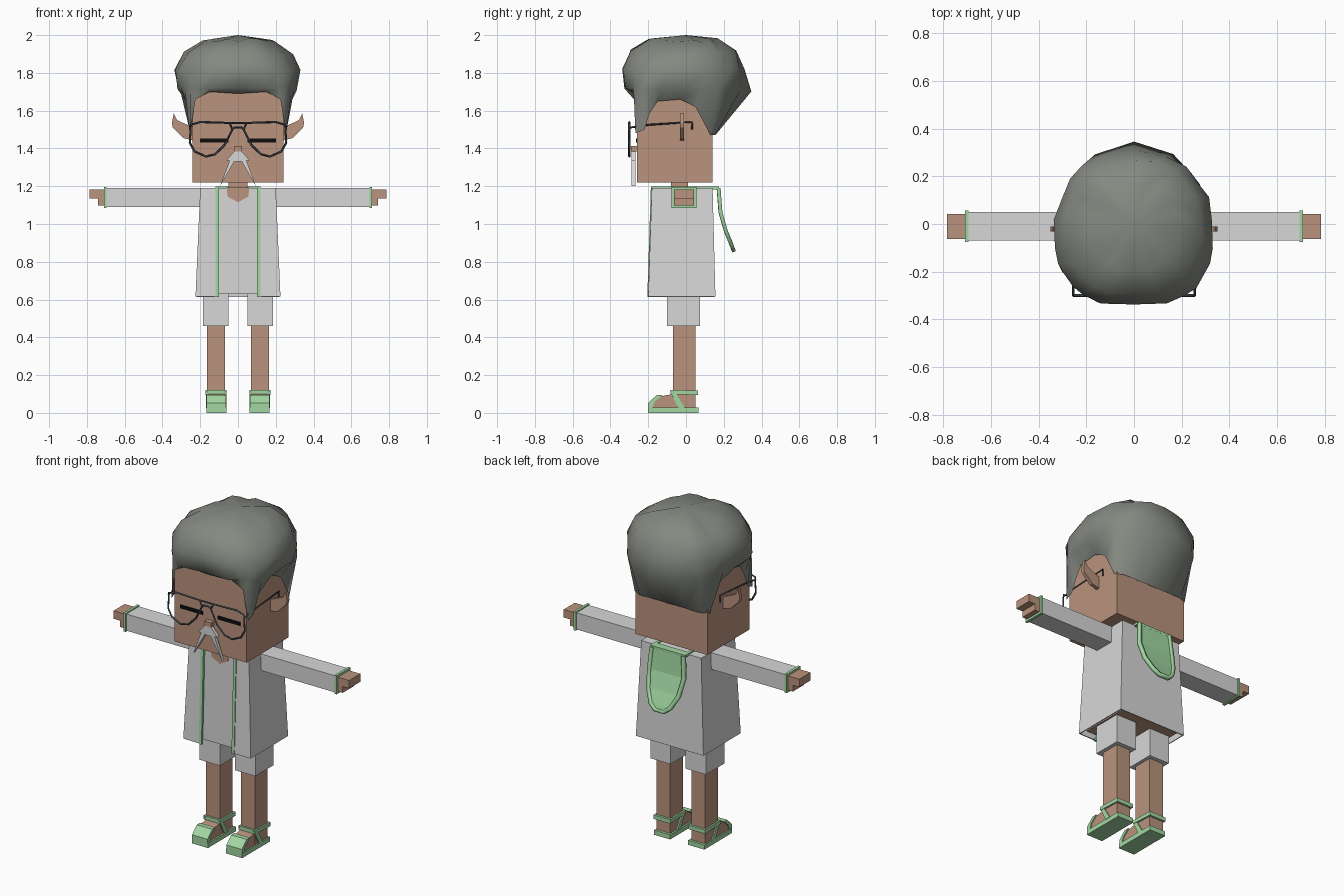
import bpy, bmesh, math, random
from mathutils import Vector

random.seed(4)
cube = bpy.data.objects.get("Cube")
if cube:
    bpy.data.objects.remove(cube, do_unlink=True)


def material(name, rgb):
    m = bpy.data.materials.new(name)
    m.use_nodes = True
    m.diffuse_color = (*rgb, 1)
    m.node_tree.nodes["Principled BSDF"].inputs["Base Color"].default_value = (*rgb, 1)
    return m


SKIN = material("skin", (.49, .29, .205))
CLOTH = material("pale cloth", (.68, .68, .68))
GREEN = material("mint trim", (.36, .68, .36))
HAIR = material("grey hair", (.235, .25, .22))
FRAME = material("dark frame", (.045, .058, .068))
BLACK = material("black", (.004, .004, .004))


def mesh(name, verts, faces, *mats):
    me = bpy.data.meshes.new(name)
    me.from_pydata(verts, [], faces)
    bm = bmesh.new()
    bm.from_mesh(me)
    bmesh.ops.recalc_face_normals(bm, faces=bm.faces)
    bm.to_mesh(me)
    bm.free()
    ob = bpy.data.objects.new(name, me)
    bpy.context.collection.objects.link(ob)
    for m in mats:
        me.materials.append(m)
    return ob


def prism(name, axis, outline, a, b, mat):
    """Extrude an outline along x (points are y, z) or y (points are x, z)."""
    def place(p, d):
        return (d, p[0], p[1]) if axis == "x" else (p[0], d, p[1])
    n = len(outline)
    verts = [place(p, d) for d in (a, b) for p in outline]
    faces = [list(range(n)), list(range(n, 2 * n))]
    faces += [(i, (i + 1) % n, (i + 1) % n + n, i + n) for i in range(n)]
    return mesh(name, verts, faces, mat)


def box(name, x, y, z, mat):
    return prism(name, "y", [(x[0], z[0]), (x[1], z[0]), (x[1], z[1]), (x[0], z[1])], *y, mat)


def tube(name, pts, radius, mat, closed=False):
    cu = bpy.data.curves.new(name, "CURVE")
    cu.dimensions = "3D"
    cu.bevel_depth = radius
    cu.bevel_resolution = 0
    cu.use_fill_caps = True
    sp = cu.splines.new("POLY")
    sp.points.add(len(pts) - 1)
    for p, co in zip(sp.points, pts):
        p.co = (*co, 1)
    sp.use_cyclic_u = closed
    cu.materials.append(mat)
    ob = bpy.data.objects.new(name, cu)
    bpy.context.collection.objects.link(ob)
    return ob


def solidify(ob, thickness, offset=0):
    mod = ob.modifiers.new("thickness", "SOLIDIFY")
    mod.thickness = thickness
    mod.offset = offset


# Head, neck and open collar
box("head", (-.24, .24), (-.26, .14), (1.22, 1.71), SKIN)
box("neck", (-.05, .05), (-.08, .01), (1.15, 1.24), SKIN)
prism("collar_skin", "y", [(-.06, 1.192), (.06, 1.192), (.055, 1.145), (0, 1.115), (-.055, 1.145)],
      -.174, -.04, SKIN)
box("nose", (-.022, .022), (-.29, -.255), (1.385, 1.412), SKIN)

# Hair: hairline ring lofted up into a bulging cap
HAIRLINE = [(0, -.275, 1.69), (.15, -.275, 1.7), (.225, -.275, 1.66), (.255, -.268, 1.48),
            (.258, -.22, 1.5), (.25, -.195, 1.58), (.25, -.15, 1.65), (.25, -.03, 1.66),
            (.25, .05, 1.62), (.25, .13, 1.47), (.2, .155, 1.47), (.1, .155, 1.47), (0, .155, 1.47)]
ring = HAIRLINE + [(-x, y, z) for x, y, z in HAIRLINE[-2:0:-1]]
# Each row: radius and height at the front, side and back
ROWS = [((.325, 1.73), (.31, 1.71), (.34, 1.71)), ((.345, 1.82), (.33, 1.81), (.315, 1.82)),
        ((.3, 1.92), (.29, 1.905), (.27, 1.92)), ((.2, 1.975), (.19, 1.965), (.16, 1.98))]
n = len(ring)
verts = list(ring)
for level, (front, side, back) in enumerate(ROWS):
    for i, (x, y, z) in enumerate(ring):
        own = math.atan2(x, -y) % math.tau
        even = math.tau * i / n
        a = own + (even - own) * (.2 + .25 * level)
        c = math.cos(a)
        end = front if c > 0 else back
        r, h = (s + (e - s) * c * c for s, e in zip(side, end))
        corner = max(0, c) * abs(math.sin(a)) * 2
        r += (.045, .03, .01, 0)[level] * corner + random.uniform(-.008, .008)
        h += random.uniform(-.01, .01)
        verts.append((r * math.sin(a), -r * c, h))
verts.append((0, 0, 2))
faces = [(k * n + i, k * n + (i + 1) % n, (k + 1) * n + (i + 1) % n, (k + 1) * n + i)
         for k in range(len(ROWS)) for i in range(n)]
last = len(ROWS) * n
faces += [(last + i, last + (i + 1) % n, len(verts) - 1) for i in range(n)]
hair = mesh("hair", verts, faces, HAIR)
bpy.ops.object.select_all(action="DESELECT")
hair.select_set(True)
bpy.context.view_layer.objects.active = hair
bpy.ops.object.shade_smooth_by_angle(angle=math.radians(60))

# Torso shirt, with bare skin showing on the underside
shirt = box("shirt", (-.197, .197), (-.17, .138), (.63, 1.19), CLOTH)
shirt.data.materials.append(SKIN)
for p in shirt.data.polygons:
    p.material_index = int(p.normal.z < -.5)

# Open flared coat
TOP = [(.1, -.178), (.197, -.178), (.197, .138), (-.197, .138), (-.197, -.178), (-.1, -.178)]
BOTTOM = [(.105, -.197), (.222, -.197), (.222, .153), (-.222, .153), (-.222, -.197), (-.105, -.197)]
coat = mesh("coat", [(x, y, 1.19) for x, y in TOP] + [(x, y, .615) for x, y in BOTTOM],
            [(i, i + 1, i + 7, i + 6) for i in range(5)], CLOTH)
solidify(coat, .008)

# Hood hanging down the back, with a raised rim
DROP = [(1.19, .168, .105), (1.06, .178, .115), (.96, .207, .1), (.89, .236, .065), (.862, .246, .03)]
hood = mesh("hood", [(s * w, y, z) for z, y, w in DROP for s in (-1, 1)],
            [(2 * i, 2 * i + 1, 2 * i + 3, 2 * i + 2) for i in range(len(DROP) - 1)], GREEN)
solidify(hood, .012)
rim = [(w, y + .005, z) for z, y, w in DROP]
tube("hood_rim", rim + [(-x, y, z) for x, y, z in reversed(rim)], .014, GREEN)
box("hood_collar", (-.115, .115), (.13, .175), (1.182, 1.198), GREEN)

LENS = [(.03, 1.5), (.045, 1.535), (.2, 1.54), (.25, 1.525), (.255, 1.43),
        (.23, 1.385), (.17, 1.357), (.12, 1.37), (.07, 1.42)]
EAR = [(.23, 1.44), (.29, 1.455), (.345, 1.51), (.35, 1.535), (.34, 1.585), (.322, 1.55),
       (.28, 1.53), (.23, 1.51)]
WHISKER = [(0, 1.388), (.02, 1.385), (.063, 1.335), (.045, 1.335), (.095, 1.2), (.02, 1.33), (0, 1.33)]
TRIM = [(-.205, .613), (-.186, 1.198), (.17, 1.198), (.17, 1.184), (-.172, 1.184), (-.192, .613)]
FOOT = [(-.19, .02), (-.19, .05), (-.15, .085), (-.07, .1), (.05, .1), (.05, .02)]
TOE_STRAP = [(-.2, .025), (-.2, .052), (-.155, .095), (-.125, .095), (-.14, .08), (-.165, .06), (-.178, .025)]
SIDE_STRAP = [(-.085, .115), (-.06, .115), (-.005, .025), (-.04, .025)]

for s, side in ((1, "left_"), (-1, "right_")):
    def span(a, b):
        return (s * a, s * b)

    def flip(pts):
        return [(s * p[0], *p[1:]) for p in pts]

    # Face details
    box(side + "eye", span(.05, .2), (-.266, -.258), (1.432, 1.452), BLACK)
    prism(side + "ear", "y", flip(EAR), -.032, -.01, SKIN)
    prism(side + "moustache", "y", flip(WHISKER), -.288, -.268, CLOTH)

    # Spectacles
    tube(side + "lens_rim", flip([(x, -.3, z) for x, z in LENS]), .006, FRAME, True)
    tube(side + "temple", flip([(.255, -.3, 1.51), (.255, -.2, 1.525), (.25, .032, 1.54),
                                (.25, .032, 1.5)]), .005, FRAME)

    # Sleeve, cuff and blocky hand
    box(side + "sleeve", span(.18, .7), (-.07, .05), (1.09, 1.19), CLOTH)
    box(side + "cuff", span(.695, .71), (-.076, .056), (1.084, 1.196), GREEN)
    box(side + "hand", span(.7, .785), (-.063, .043), (1.135, 1.183), SKIN)
    box(side + "thumb", span(.7, .742), (-.063, .043), (1.097, 1.14), SKIN)

    # Coat edge trim running over the shoulder
    prism(side + "coat_trim", "x", TRIM, *span(.1, .118), GREEN)

    # Leg and shorts
    box(side + "shorts", span(.05, .185), (-.1, .075), (.46, .66), CLOTH)
    box(side + "leg", span(.07, .163), (-.07, .05), (.03, .5), SKIN)

    # Sandal
    prism(side + "foot", "x", FOOT, *span(.07, .16), SKIN)
    box(side + "sole", span(.06, .168), (-.2, .065), (0, .028), GREEN)
    prism(side + "toe_strap", "x", TOE_STRAP, *span(.063, .166), GREEN)
    for a, b in ((.062, .071), (.159, .17)):
        prism(side + "side_strap", "x", SIDE_STRAP, *span(a, b), GREEN)
    prism(side + "ankle_strap", "x", [(-.082, .1), (-.082, .122), (.063, .118), (.063, .094)],
          *span(.06, .172), GREEN)

# Spectacle bridges
tube("bridge_low", [(-.03, -.3, 1.5), (-.02, -.3, 1.512), (.02, -.3, 1.512), (.03, -.3, 1.5)], .006, FRAME)
tube("bridge_high", [(-.045, -.3, 1.535), (.045, -.3, 1.535)], .005, FRAME)
